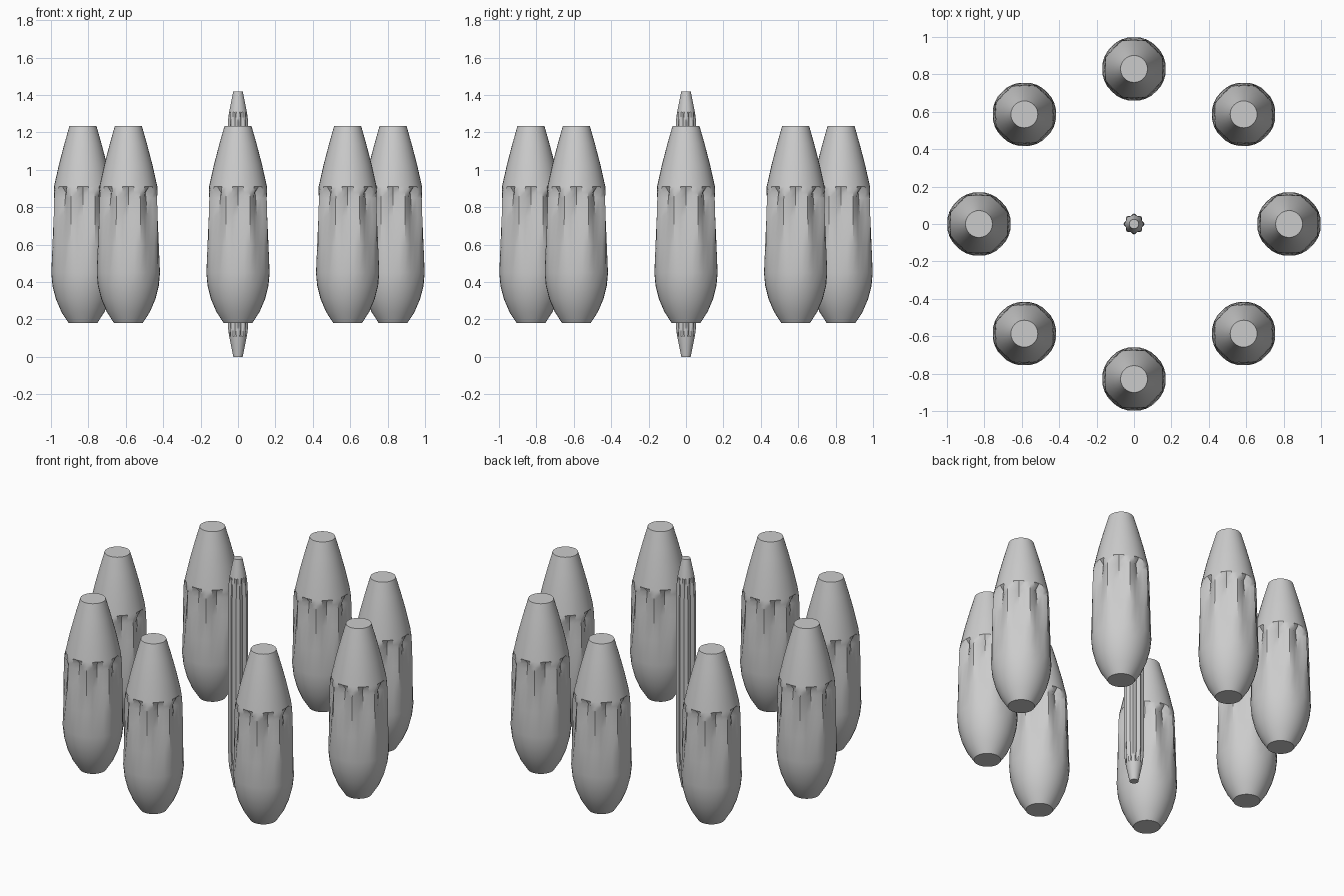
import bpy, bmesh, math

if "Cube" in bpy.data.objects:
    bpy.data.objects.remove(bpy.data.objects["Cube"])

SEG = 32      # four columns of vertices for each of the eight flutes
FLUTES = 8


def fluted_body(name, rings, turn=0.0):
    """Lathe-like body. Each ring: (z, radius, depth at flute centre, depth at flute sides)."""
    bm = bmesh.new()
    loops = []
    for z, r, centre, side in rings:
        loop = []
        for k in range(SEG):
            a = 2 * math.pi * k / SEG + turn
            phase = k % (SEG // FLUTES)
            rr = r - (centre if phase == 0 else side if phase != 2 else 0)
            loop.append(bm.verts.new((rr * math.cos(a), rr * math.sin(a), z)))
        loops.append(loop)
    for lo, hi in zip(loops, loops[1:]):
        for k in range(SEG):
            n = (k + 1) % SEG
            bm.faces.new((lo[k], lo[n], hi[n], hi[k]))
    bm.faces.new(list(reversed(loops[0])))
    bm.faces.new(loops[-1])
    mesh = bpy.data.meshes.new(name)
    bm.to_mesh(mesh)
    bm.free()
    obj = bpy.data.objects.new(name, mesh)
    bpy.context.collection.objects.link(obj)
    bpy.ops.object.select_all(action='DESELECT')
    obj.select_set(True)
    bpy.context.view_layer.objects.active = obj
    bpy.ops.object.shade_smooth_by_angle(angle=math.radians(35))
    return obj


# Outer pod: rounded base, flutes deepening upward, overhanging nose
pod_rings = [
    (0.18, 0.076, 0, 0),
    (0.24, 0.115, 0, 0),
    (0.31, 0.145, 0, 0),
    (0.38, 0.163, 0, 0),
    (0.45, 0.171, 0.002, 0),
    (0.60, 0.171, 0.012, 0.005),
    (0.75, 0.169, 0.024, 0.011),
    (0.85, 0.166, 0.033, 0.015),
    (0.88, 0.163, 0.034, 0.004),
    (0.91, 0.155, 0, 0),
    (1.03, 0.128, 0, 0),
    (1.14, 0.099, 0, 0),
    (1.235, 0.072, 0, 0),
]
pod = fluted_body("pod_1", pod_rings)

# Eight pods in a ring
RING = 0.829
for i in range(8):
    p = pod if i == 0 else bpy.data.objects.new(f"pod_{i + 1}", pod.data)
    if i:
        bpy.context.collection.objects.link(p)
    a = i * math.pi / 4
    p.location = (RING * math.cos(a), RING * math.sin(a), 0)
    p.rotation_euler = (0, 0, a)

# Central spindle: slim fluted column with tapered ends
half = [
    (0.0, 0.025, 0, 0),
    (0.06, 0.037, 0, 0),
    (0.11, 0.047, 0, 0),
    (0.135, 0.051, 0.012, 0.001),
    (0.165, 0.054, 0.012, 0.006),
    (0.24, 0.057, 0.011, 0.005),
]
spindle_rings = half + [(1.42 - z, r, c, s) for z, r, c, s in reversed(half)]
fluted_body("central_spindle", spindle_rings, math.pi / 8)
